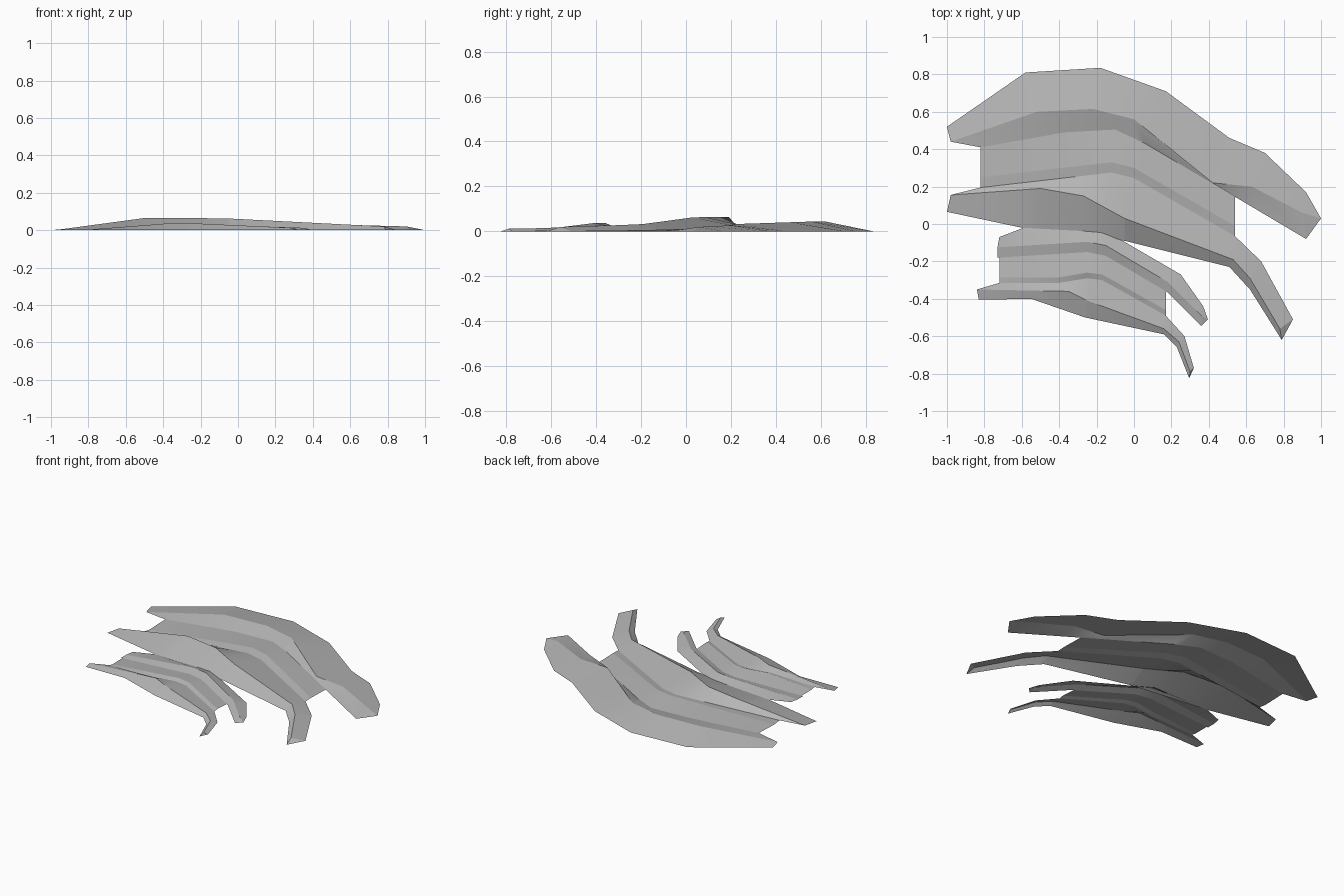
import bpy
import bmesh
from mathutils import Vector

default_cube = bpy.data.objects.get("Cube")
if default_cube:
    bpy.data.objects.remove(default_cube, do_unlink=True)

# One plain grey for every surface
grey = bpy.data.materials.new("stone_grey")
grey.use_nodes = True
colour = (.47, .47, .47, 1)
grey.diffuse_color = colour
grey.node_tree.nodes["Principled BSDF"].inputs["Base Color"].default_value = colour


def rail(plan, peak=0, tail=0):
    """Polyline that climbs over its first quarter, then sinks from its middle to the tail."""
    left, right = plan[0][0], plan[-1][0]
    line = []
    for x, y in plan:
        t = (x - left) / (right - left)
        sink = max(0, 2 * t - 1)
        line.append(Vector((x, y, min(1, 4 * t) * (peak + (tail - peak) * sink))))
    return line


def shifted(plan, dy):
    return [(x, y + dy) for x, y in plan]


def point_at_x(line, x):
    """Point on a left-to-right polyline at the given x."""
    for start, end in zip(line, line[1:]):
        if x <= end.x:
            return start.lerp(end, max(0, (x - start.x) / (end.x - start.x)))
    return line[-1].copy()


def trim(line, guide):
    """Portion of a polyline within the x range of a guide."""
    left, right = guide[0].x, guide[-1].x
    inner = [p for p in line if left < p.x < right]
    return [point_at_x(line, left)] + inner + [point_at_x(line, right)]


def fractions(line):
    span = line[-1].x - line[0].x
    return {round((p.x - line[0].x) / span, 4) for p in line}


def add_face(bm, cache, corners):
    """Upward-facing face; coincident corners collapse to a triangle."""
    verts = []
    for corner in corners:
        key = tuple(round(c, 4) for c in corner)
        if key not in cache:
            cache[key] = bm.verts.new(corner)
        if cache[key] not in verts:
            verts.append(cache[key])
    if len(verts) > 2:
        face = bm.faces.new(verts)
        face.normal_update()
        if face.normal.z < 0:
            face.normal_flip()


def add_strip(bm, back, front):
    """Ruled surface between two rails, keeping the kinks of both."""
    pairs = []
    for t in sorted(fractions(back) | fractions(front)):
        pairs.append([point_at_x(line, line[0].x + t * (line[-1].x - line[0].x))
                      for line in (back, front)])
    cache = {}
    for (a, b), (c, d) in zip(pairs, pairs[1:]):
        add_face(bm, cache, (a, b, d, c))


def build_sheet(name, rails, closed_tip=False):
    """Folded sheet through the rails, with sharp creases along them."""
    bm = bmesh.new()
    for back, front in zip(rails, rails[1:]):
        add_strip(bm, back, front)
    if closed_tip:
        add_face(bm, {}, [line[-1] for line in rails])
    mesh = bpy.data.meshes.new(name)
    bm.to_mesh(mesh)
    bm.free()
    mesh.materials.append(grey)
    ob = bpy.data.objects.new(name, mesh)
    bpy.context.collection.objects.link(ob)
    bpy.ops.object.select_all(action="DESELECT")
    ob.select_set(True)
    bpy.context.view_layer.objects.active = ob
    bpy.ops.object.shade_smooth_by_angle()


def build_range(name, back_edge, back_crest, back_valley,
                terrace, front_valley, front_crest, front_edge):
    """Back ridge, middle terrace and front ridge of one range."""
    build_sheet(name + "_back_ridge", [back_edge, back_crest, back_valley], True)
    build_sheet(name + "_middle_terrace",
                [trim(back_valley, terrace), terrace, trim(front_valley, terrace)])
    build_sheet(name + "_front_ridge", [front_valley, front_crest, front_edge], True)


# Large range: the front valley follows the terrace lip
terrace = [(-.82, .25), (-.12, .33), (0, .3), (.54, -.01)]
build_range(
    "large_range",
    back_edge=rail([(-1, .52), (-.58, .81), (-.18, .835), (.17, .71),
                    (.51, .46), (.7, .38), (.92, .17), (1, .03)]),
    back_crest=rail([(-.98, .44), (-.52, .6), (-.22, .615), (0, .56),
                     (.42, .22), (.63, .2), (.9, .06)], .045, .02),
    back_valley=rail([(-.98, .44), (-.82, .41), (-.37, .49), (-.1, .505),
                      (.06, .43), (.92, -.08)], .015),
    terrace=rail(terrace, .036, .01),
    front_valley=rail([(-.98, .155)] + shifted(terrace, -.055)
                      + [(.68, -.2), (.85, -.51)], .02),
    front_crest=rail([(-.98, .155), (-.5, .19), (-.27, .15), (-.05, .03),
                      (.53, -.19), (.62, -.29), (.78, -.56)], .065, .02),
    front_edge=rail([(-1, .065), (-.6, -.02), (-.05, -.09), (.51, -.23),
                     (.62, -.35), (.79, -.62)]),
)

# Small range: the back valley also follows its crest
terrace = [(-.72, -.285), (-.4, -.285), (-.25, -.26), (-.17, -.27), (.17, -.46)]
crest = [(-.73, -.125), (-.25, -.095), (-.15, -.115), (.18, -.31), (.36, -.49)]
build_range(
    "small_range",
    back_edge=rail([(-.72, -.07), (-.59, -.02), (-.18, -.02), (.25, -.27),
                    (.37, -.44), (.395, -.51)]),
    back_crest=rail(crest, .03, .012),
    back_valley=rail(shifted(crest, -.055), .01),
    terrace=rail(terrace, .026, .01),
    front_valley=rail([(-.84, -.35)] + shifted(terrace, -.03)
                      + [(.27, -.6), (.32, -.77)], .015),
    front_crest=rail([(-.84, -.35), (-.35, -.36), (-.25, -.41), (.16, -.56),
                      (.24, -.63), (.3, -.79)], .038, .012),
    front_edge=rail([(-.83, -.405), (-.55, -.4), (-.26, -.5), (.16, -.59),
                     (.23, -.66), (.295, -.825)]),
)
